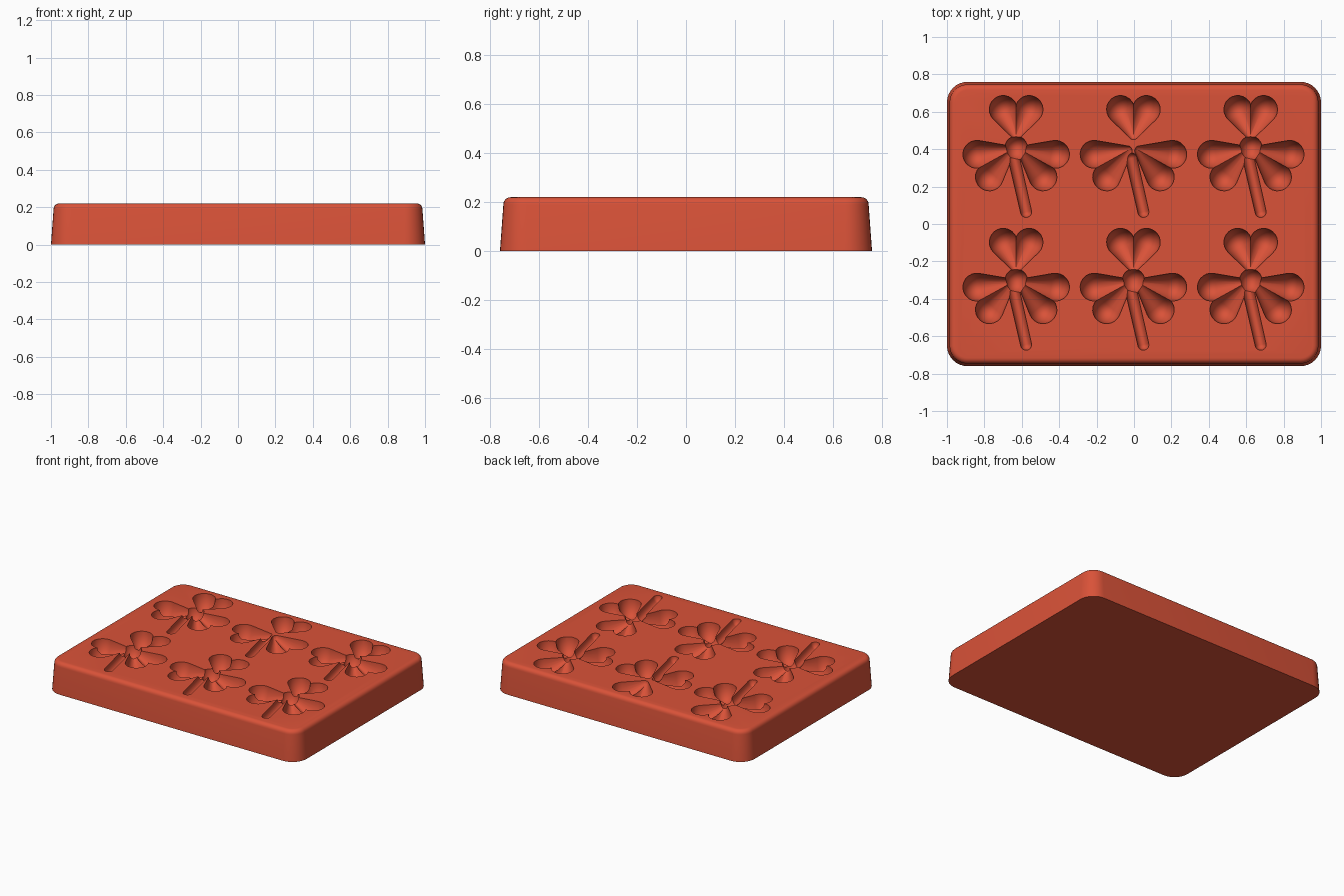
import bpy, bmesh, math
from mathutils import Matrix, Vector

if "Cube" in bpy.data.objects:
    bpy.data.objects.remove(bpy.data.objects["Cube"], do_unlink=True)

red = bpy.data.materials.new("terracotta_red")
red.use_nodes = True
red.diffuse_color = (0.70, 0.085, 0.04, 1)
red.node_tree.nodes["Principled BSDF"].inputs["Base Color"].default_value = red.diffuse_color

TOP = 0.22


def make_object(name, bm):
    mesh = bpy.data.meshes.new(name)
    bmesh.ops.recalc_face_normals(bm, faces=bm.faces[:])
    bm.to_mesh(mesh)
    bm.free()
    mesh.materials.append(red)
    obj = bpy.data.objects.new(name, mesh)
    bpy.context.collection.objects.link(obj)
    return obj


def bridge(bm, low, high):
    """Quads between two closed rings of equal length."""
    n = len(low)
    for i in range(n):
        j = (i + 1) % n
        bm.faces.new((low[i], low[j], high[j], high[i]))


def rounded_loop(bm, inset, z, steps=8):
    """Rounded rectangle ring of vertices."""
    hx, hy, r = 1 - inset, 0.76 - inset, 0.11 - inset
    verts = []
    for quarter, (sx, sy) in enumerate(((1, 1), (-1, 1), (-1, -1), (1, -1))):
        for i in range(steps + 1):
            a = math.pi / 2 * (quarter + i / steps)
            verts.append(bm.verts.new((sx * (hx - r) + r * math.cos(a),
                                       sy * (hy - r) + r * math.sin(a), z)))
    return verts


def build_tray():
    """Drafted block with a filleted top edge."""
    bm = bmesh.new()
    fillet = 0.03
    rings = [rounded_loop(bm, 0, 0)]
    for i in range(6):
        a = math.pi / 2 * i / 5
        rings.append(rounded_loop(bm, 0.014 + fillet * (1 - math.cos(a)),
                                  TOP - fillet + fillet * math.sin(a)))
    for low, high in zip(rings, rings[1:]):
        bridge(bm, low, high)
    bm.faces.new(rings[0][::-1])
    bm.faces.new(rings[-1])
    return make_object("mould_tray", bm)


def capsule(bm, a, ra, b, rb, depth, segments=24, arc=7):
    """Tapered capsule lying in the tray top, stretched vertically."""
    axis = b - a
    length = axis.length
    axis.normalize()
    across = Vector((-axis.y, axis.x))
    tangent = math.pi / 2 + math.asin((ra - rb) / length)

    # Profile of (distance along the axis, radius)
    profile = [(-ra * math.cos(tangent * i / arc), ra * math.sin(tangent * i / arc))
               for i in range(1, arc + 1)]
    for i in range(arc):
        t = tangent + (math.pi - tangent) * i / arc
        profile.append((length - rb * math.cos(t), rb * math.sin(t)))

    def vertex(along, radius, turn):
        flat = a + axis * along + across * (radius * math.cos(turn))
        return bm.verts.new((flat.x, flat.y, TOP + 0.003 + depth * radius * math.sin(turn)))

    rings = [[vertex(d, r, 2 * math.pi * (k + 0.5) / segments) for k in range(segments)]
             for d, r in profile]
    for low, high in zip(rings, rings[1:]):
        bridge(bm, low, high)
    for ring, along in ((rings[0], -ra), (rings[-1], length + rb)):
        pole = vertex(along, 0, 0)
        for k in range(segments):
            bm.faces.new((ring[k], ring[(k + 1) % segments], pole))


# Clover pieces relative to the hub: start, radius, end, radius, depth factor
pieces = []
for angle, tip in ((0, 0.06), (119, 0.03), (-119, 0.03)):
    turn = Matrix.Rotation(math.radians(angle), 2)
    for side in (-1, 1):
        pieces.append((turn @ Vector((side * 0.069, 0.202)), 0.075,
                       turn @ Vector((side * 0.004, tip)), 0.018, 1.6))
pieces.append((Vector((0, 0)), 0.06, Vector((0, -0.012)), 0.058, 1.5))
pieces.append((Vector((-0.012, -0.06)), 0.031, Vector((0.053, -0.345)), 0.03, 1.5))

tray = build_tray()
bpy.ops.object.select_all(action='DESELECT')
tray.select_set(True)
bpy.context.view_layer.objects.active = tray

# Carve the same piece of all six clovers at once
for start, r1, end, r2, depth in pieces:
    bm = bmesh.new()
    for col in (-1, 0, 1):
        for row in (0.41, -0.30):
            hub = Vector((col * 0.627 - 0.003, row))
            capsule(bm, hub + start, r1, hub + end, r2, depth)
    cutter = make_object("clover_cutter", bm)
    cutter.hide_render = True
    cut = tray.modifiers.new("clover_cavity", 'BOOLEAN')
    cut.operation = 'DIFFERENCE'
    cut.solver = 'EXACT'
    cut.object = cutter
    bpy.ops.object.modifier_apply(modifier=cut.name)
    bpy.data.objects.remove(cutter, do_unlink=True)

bpy.ops.object.shade_smooth_by_angle(angle=math.radians(32))
